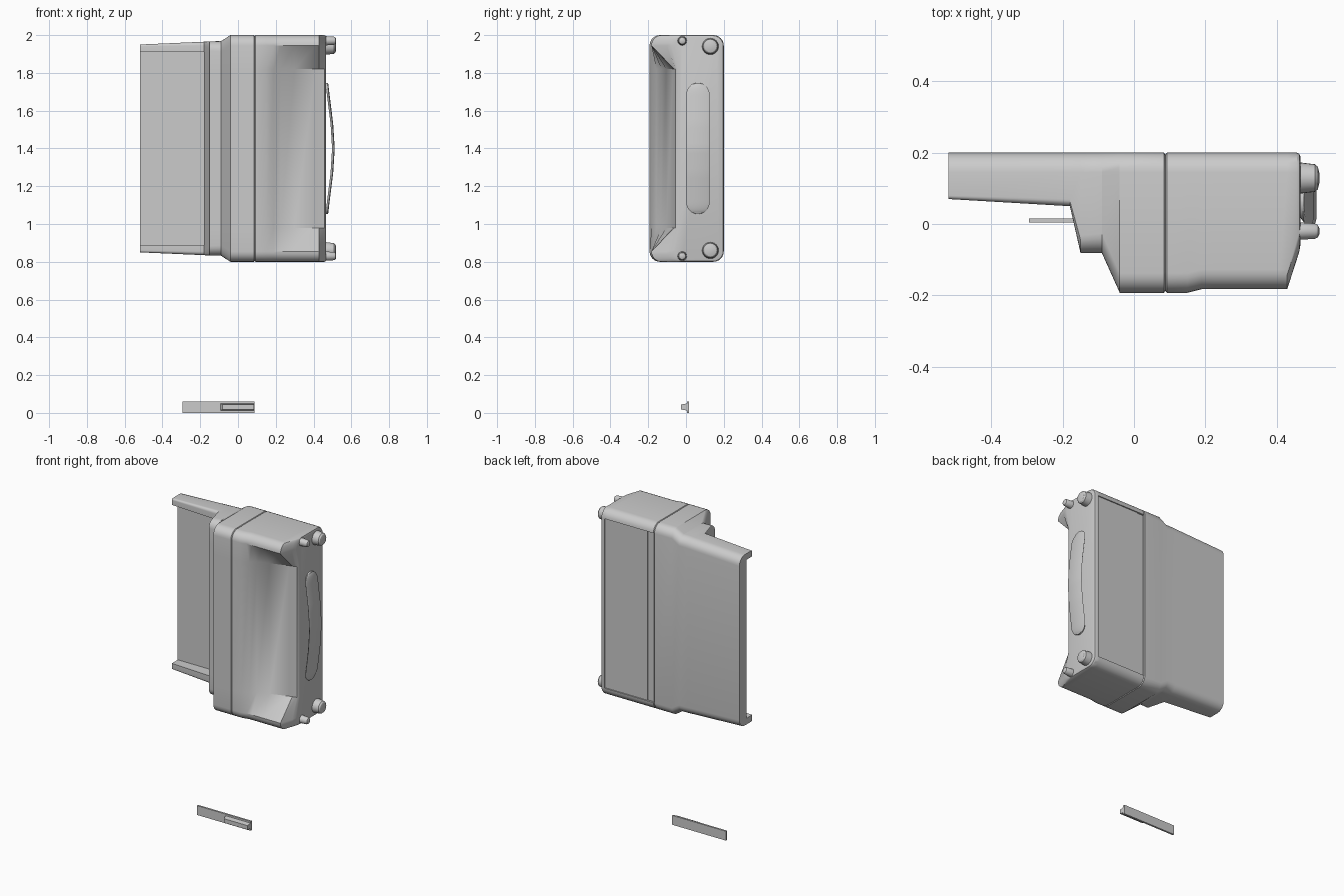
import bpy, bmesh, math
from mathutils import Matrix

if "Cube" in bpy.data.objects:
    bpy.data.objects.remove(bpy.data.objects["Cube"])

ZC = 1.4  # height of the case's middle


def finish(name, bm, angle=30):
    bmesh.ops.recalc_face_normals(bm, faces=bm.faces)
    me = bpy.data.meshes.new(name)
    bm.to_mesh(me)
    bm.free()
    ob = bpy.data.objects.new(name, me)
    bpy.context.collection.objects.link(ob)
    smooth(ob, angle)
    return ob


def smooth(ob, angle=30):
    bpy.ops.object.select_all(action='DESELECT')
    bpy.context.view_layer.objects.active = ob
    ob.select_set(True)
    bpy.ops.object.shade_smooth_by_angle(angle=math.radians(angle))


def loft(name, rings):
    bm = bmesh.new()
    vs = [[bm.verts.new(p) for p in r] for r in rings]
    n = len(rings[0])
    for a, b in zip(vs, vs[1:]):
        for i in range(n):
            j = (i + 1) % n
            bm.faces.new((a[i], a[j], b[j], b[i]))
    bm.faces.new(vs[0])
    bm.faces.new(vs[-1])
    return finish(name, bm)


def box(name, x0, x1, y0, y1, z0, z1):
    return loft(name, [[(x, y0, z0), (x, y1, z0), (x, y1, z1), (x, y0, z1)] for x in (x0, x1)])


def cut(ob, *dims):
    c = box("cutter", *dims)
    m = ob.modifiers.new("cut", 'BOOLEAN')
    m.object, m.operation, m.solver = c, 'DIFFERENCE', 'EXACT'
    bpy.context.view_layer.objects.active = ob
    bpy.ops.object.modifier_apply(modifier=m.name)
    bpy.data.objects.remove(c)


def section(x, y_end, y_mid, h, rf, inset=0):
    """Rounded section across the case; the front is recessed to y_mid away from the ends."""
    h -= inset
    yf, yb, rb = y_end + inset, 0.2 - inset, 0.055
    a = [math.radians(90 * i / 6) for i in range(7)]
    front = [(yf + rf * (1 - math.sin(t)), h - rf * (1 - math.cos(t))) for t in a]
    back = [(yb - rb * (1 - math.sin(t)), h - rb * (1 - math.cos(t))) for t in a]
    half = [(y_mid + inset, 0.42)] + front[::-1] + back
    pts = half + [(y, -z) for y, z in reversed(half)]
    return [(x, y, ZC + z) for y, z in pts]


# Case body: x, front y at the ends, front y in the middle, half height, front radius, inset
stations = [
    (-0.52, 0.07, 0.07, 0.55, 0.01, 0), (-0.18, 0.05, 0.05, 0.565, 0.02, 0),
    (-0.15, -0.082, -0.082, 0.567, 0.05, 0), (-0.09, -0.082, -0.082, 0.568, 0.055, 0),
    (-0.04, -0.193, -0.193, 0.6, 0.055, 0), (0.084, -0.193, -0.193, 0.6, 0.055, 0),
    (0.088, -0.193, -0.193, 0.6, 0.055, 0.005), (0.092, -0.193, -0.193, 0.6, 0.055, 0),
    (0.15, -0.193, -0.182, 0.6, 0.055, 0), (0.19, -0.183, -0.157, 0.6, 0.055, 0),
    (0.225, -0.183, -0.13, 0.6, 0.055, 0), (0.30, -0.183, -0.105, 0.6, 0.055, 0),
    (0.41, -0.183, -0.068, 0.6, 0.055, 0), (0.43, -0.183, -0.062, 0.6, 0.055, 0),
    (0.457, -0.10, -0.055, 0.6, 0.055, 0), (0.464, -0.08, -0.05, 0.6, 0.055, 0.003),
    (0.467, -0.07, -0.045, 0.6, 0.055, 0.01)]
body = loft("case_body", [section(*s) for s in stations])
cut(body, -0.6, -0.18, -0.4, 0.13, ZC - 0.51, ZC + 0.51)   # open tray on the left
cut(body, 0.09, 0.14, 0.188, 0.4, ZC - 0.545, ZC + 0.545)  # groove in the back
cut(body, 0.14, 0.44, 0.193, 0.4, ZC - 0.545, ZC + 0.545)  # shallow back recess
smooth(body)

# Bowed carrying handle with rounded ends
bm = bmesh.new()
prev = None
N, L, R = 40, 0.347, 0.062
for i in range(N + 1):
    z = -L * math.cos(math.pi * i / N)
    over = max(0, abs(z) - (L - R))
    w = max(0.002, math.sqrt(max(0, R * R - over * over)))
    t = abs(z)
    x = 0.512 - 0.008 * min(t / 0.13, 1) - 0.027 * max(0, (t - 0.13) / (L - 0.13))
    row = [bm.verts.new((x + dx, 0.063 + s * w, ZC + z))
           for s, dx in ((-1, -0.004), (-0.8, 0), (0.8, 0), (1, -0.004), (0.8, -0.014), (-0.8, -0.014))]
    if prev:
        for k in range(6):
            j = (k + 1) % 6
            bm.faces.new((prev[k], prev[j], row[j], row[k]))
    else:
        bm.faces.new(row)
    prev = row
bm.faces.new(prev)
finish("handle", bm, 40)

# Feet: a large and a small one at each end of the right side
for end, sg in (("top", 1), ("bottom", -1)):
    for size, y, dz, r in (("large", 0.129, 0.54, 0.045), ("small", -0.02, 0.57, 0.025)):
        prof = [(0.455, r), (0.508, r * 0.86), (0.516, r * 0.7), (0.52, r * 0.35)]
        loft(f"{size}_foot_{end}",
             [[(x, y + q * math.cos(k * math.pi / 12), ZC + sg * dz + q * math.sin(k * math.pi / 12))
               for k in range(24)] for x, q in prof])

# Loose strip below, with a tapered raised block
box("strip_plate", -0.295, 0.087, 0.004, 0.016, 0.0, 0.06)
bm = bmesh.new()
bmesh.ops.create_cube(bm, size=1, matrix=Matrix.Translation((-0.004, -0.009, 0.031)) @ Matrix.Diagonal((0.18, 0.034, 0.038, 1)))
for v in bm.verts:
    if v.co.y < -0.01:
        v.co.z = 0.031 + (v.co.z - 0.031) * 0.7
        v.co.x = max(v.co.x, -0.082)
finish("strip_block", bm)
